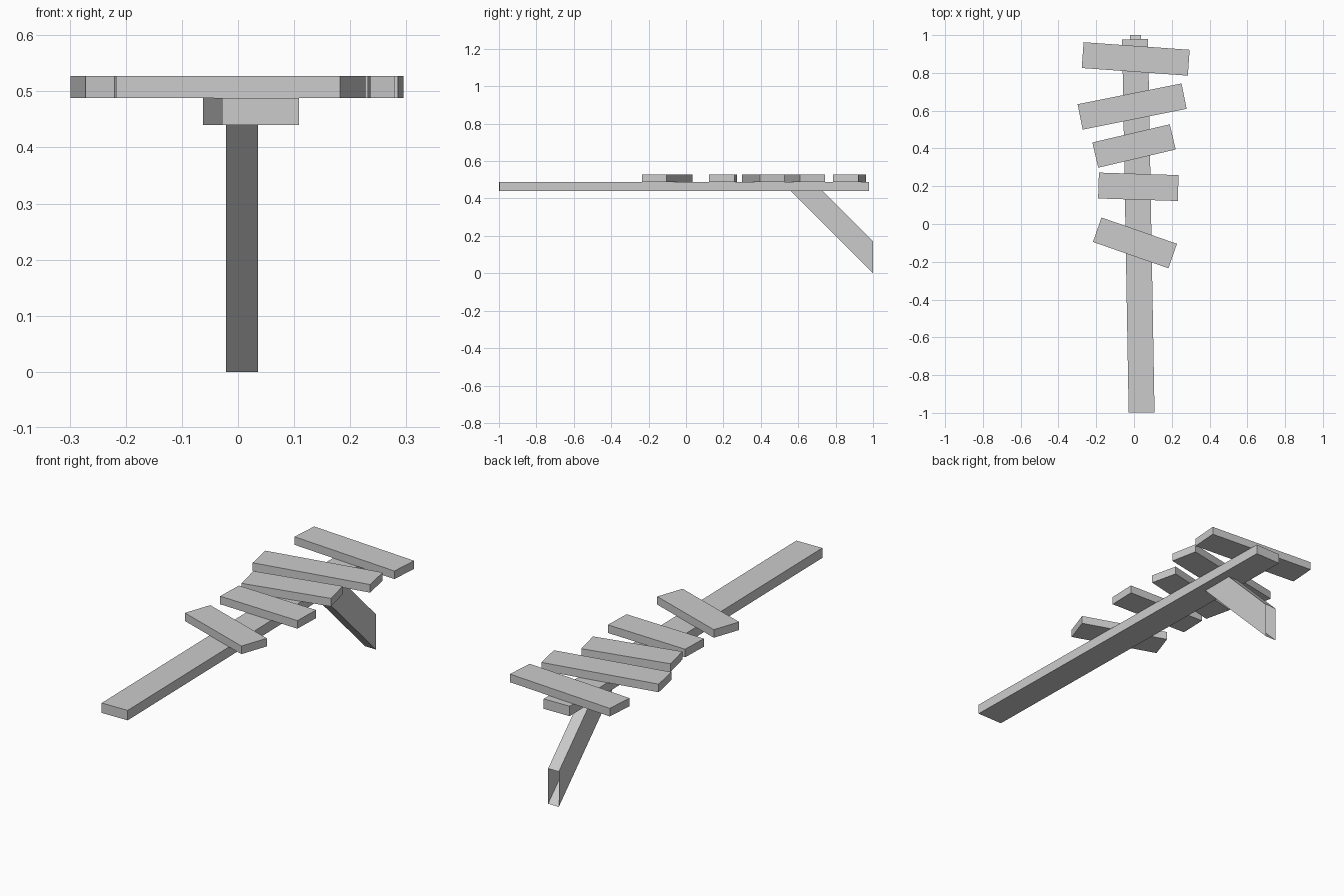
import bpy
import bmesh
from math import radians
from mathutils import Matrix

cube = bpy.data.objects.get("Cube")
if cube:
    bpy.data.objects.remove(cube, do_unlink=True)

grey = bpy.data.materials.new("plain grey")
grey.use_nodes = True
grey.diffuse_color = (0.6, 0.6, 0.6, 1)
grey.node_tree.nodes["Principled BSDF"].inputs["Base Color"].default_value = (0.6, 0.6, 0.6, 1)


def add_object(name, bm):
    mesh = bpy.data.meshes.new(name)
    bm.to_mesh(mesh)
    bm.free()
    mesh.materials.append(grey)
    obj = bpy.data.objects.new(name, mesh)
    bpy.context.collection.objects.link(obj)
    return obj


def board(name, x, y, bottom, top, length, width, angle):
    """Box with its length along x, turned about z."""
    bm = bmesh.new()
    bmesh.ops.create_cube(bm, size=1)
    bmesh.ops.scale(bm, vec=(length, width, top - bottom), verts=bm.verts)
    obj = add_object(name, bm)
    obj.matrix_world = (Matrix.Translation((x, y, (bottom + top) / 2))
                        @ Matrix.Rotation(radians(angle), 4, "Z"))


BASE, DECK, TOP = 0.44, 0.488, 0.527

# Long central beam
board("long_beam", 0.023, -0.01, BASE, DECK, 1.976, 0.137, 91)

# Crooked cross planks, back to front: x, y, length, angle
planks = [(0.009, 0.874, 0.563, -4.1), (-0.01, 0.622, 0.561, 11.3),
          (0, 0.413, 0.421, 13.2), (0.023, 0.197, 0.422, -1.8),
          (0.005, -0.1, 0.423, -19.2)]
for i, (x, y, length, angle) in enumerate(planks, 1):
    board(f"cross_plank_{i}", x, y, DECK, TOP, length, 0.137, angle)

# Slanted brace: a hollow sleeve, open at the wall end and under the beam
bm = bmesh.new()
profile = [(0.56, BASE), (1, 0), (1, 0.17), (0.73, BASE)]
right, left = [[bm.verts.new((x, y, z)) for y, z in profile] for x in (-0.021, 0.036)]
bm.faces.new(right)
bm.faces.new(left)
for a, b in ((0, 1), (2, 3)):
    bm.faces.new((right[a], right[b], left[b], left[a]))
bmesh.ops.recalc_face_normals(bm, faces=bm.faces)
add_object("slanted_brace", bm)
